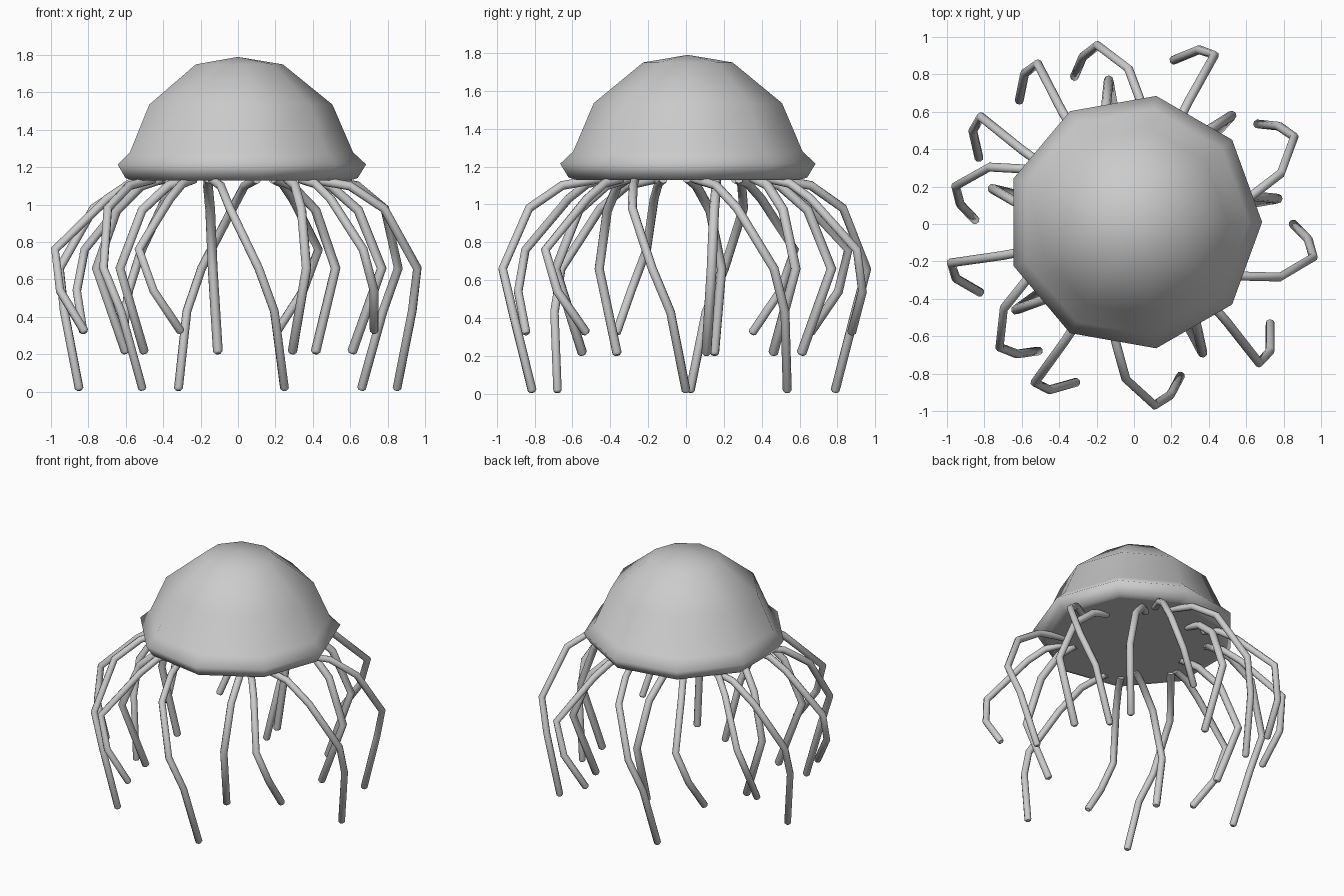
import bpy, bmesh
from math import radians, cos, sin, pi

if "Cube" in bpy.data.objects:
    bpy.data.objects.remove(bpy.data.objects["Cube"])


def polar(r, deg, z):
    a = radians(deg)
    return (r * cos(a), r * sin(a), z)


# Bell: nine-sided lathe of a short profile (radius, height)
def make_bell():
    sides = 9
    profile = [(0.60, 1.13), (0.64, 1.142), (0.685, 1.215),
               (0.615, 1.28), (0.505, 1.535), (0.24, 1.75)]
    bm = bmesh.new()
    rings = []
    for r, z in profile:
        rings.append([bm.verts.new((r * cos(2 * pi * i / sides),
                                    r * sin(2 * pi * i / sides) + 0.01, z))
                      for i in range(sides)])
    for low, high in zip(rings, rings[1:]):
        for i in range(sides):
            j = (i + 1) % sides
            bm.faces.new((low[i], low[j], high[j], high[i]))
    apex = bm.verts.new((0, 0.01, 1.79))
    for i in range(sides):
        bm.faces.new((rings[-1][i], rings[-1][(i + 1) % sides], apex))
    under = bm.faces.new(list(reversed(rings[0])))
    for f in bm.faces:
        f.smooth = f is not under
    mesh = bpy.data.meshes.new("bell")
    bm.to_mesh(mesh)
    bm.free()
    bpy.context.collection.objects.link(bpy.data.objects.new("bell", mesh))


# Tentacle: bevelled polyline, given as (radius, angle offset, height)
def make_tentacle(name, path, angle, thickness):
    pts = [polar(r, angle + off, z) for r, off, z in path]
    # Rounded tip: short narrowing end beyond the last point
    last, prev = pts[-1], pts[-2]
    d = [a - b for a, b in zip(last, prev)]
    length = sum(c * c for c in d) ** 0.5
    pts.append(tuple(a + c / length * 0.012 for a, c in zip(last, d)))
    curve = bpy.data.curves.new(name, 'CURVE')
    curve.dimensions = '3D'
    curve.bevel_depth = thickness
    curve.bevel_resolution = 2
    curve.use_fill_caps = True
    spline = curve.splines.new('POLY')
    spline.points.add(len(pts) - 1)
    for sp, co in zip(spline.points, pts):
        sp.co = (*co, 1)
    spline.points[-1].radius = 0.55
    spline.use_smooth = True
    bpy.context.collection.objects.link(bpy.data.objects.new(name, curve))


make_bell()

long_path = [(0.48, -34, 1.135), (0.66, -25, 1.10), (0.83, -20, 0.98),
             (0.975, -10.5, 0.66), (0.935, -5, 0.43), (0.85, 0, 0.018)]
short_path = [(0.48, -9.5, 1.135), (0.60, -10, 1.11), (0.72, -10.5, 1.03),
              (1.00, -12, 0.76), (0.995, -7, 0.54), (0.90, 0, 0.325)]
inner_path = [(0.40, 13, 1.14), (0.52, 8, 1.10), (0.66, 3, 0.97),
              (0.78, 0, 0.66), (0.62, 0, 0.215)]

groups = [
    ("long_tentacle", long_path, [0, 39, 112, 178.5, 233, 287], 0.024),
    ("short_tentacle", short_path, [76.5, 133, 157, 204, 250, 324], 0.024),
    ("inner_tentacle", inner_path, [10, 48, 100, 166, 216, 298], 0.026),
]
for label, path, angles, thickness in groups:
    for n, angle in enumerate(angles, 1):
        make_tentacle(f"{label}_{n}", path, angle, thickness)
